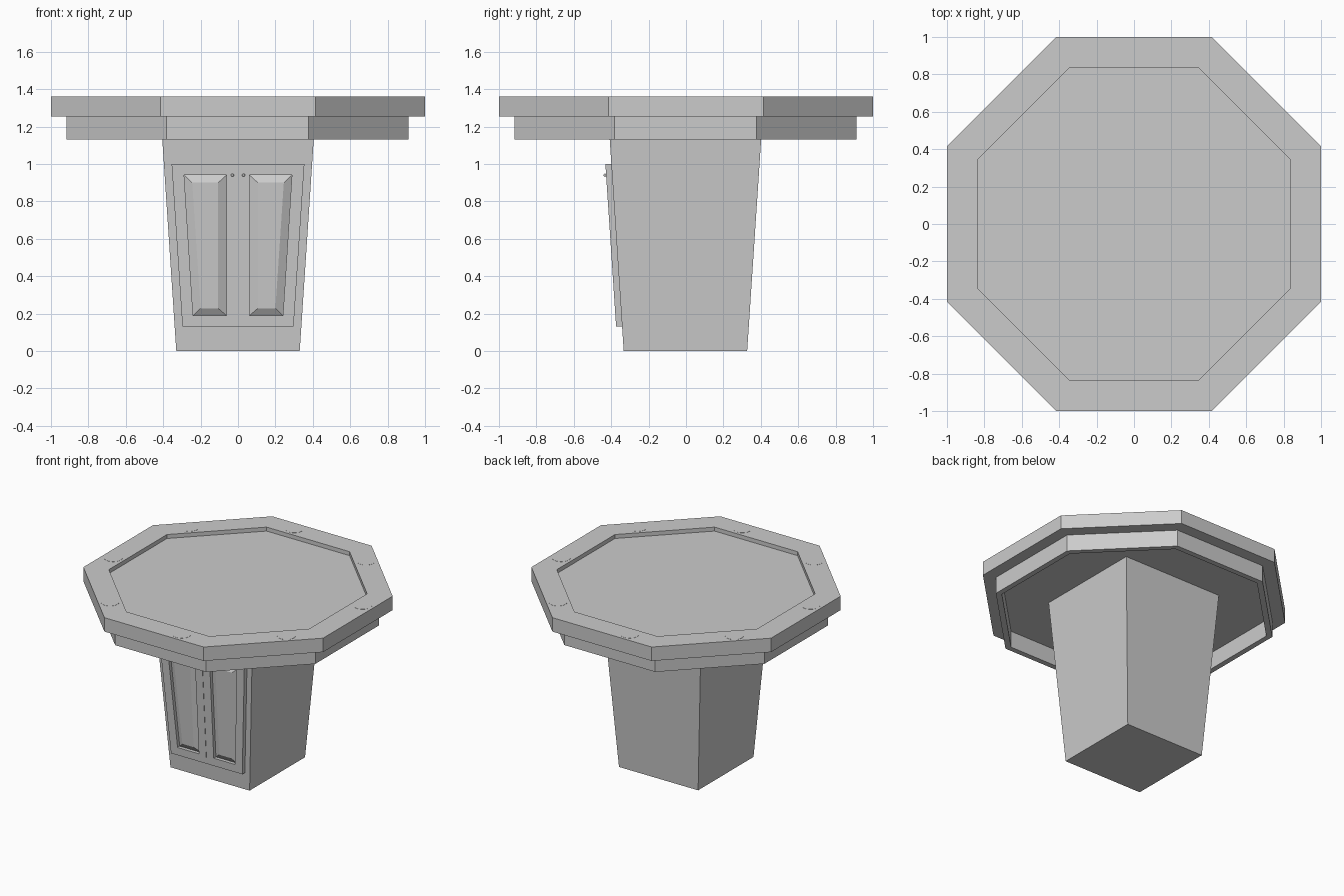
import bpy, bmesh, math

cube = bpy.data.objects.get("Cube")
if cube:
    bpy.data.objects.remove(cube, do_unlink=True)

grey = bpy.data.materials.new("plain_grey")
grey.use_nodes = True
grey.diffuse_color = (0.6, 0.6, 0.6, 1)
grey.node_tree.nodes["Principled BSDF"].inputs["Base Color"].default_value = (0.6, 0.6, 0.6, 1)


def loft(name, rings, closed=False):
    """Join equal-length rings with quads; cap the ends or close into a loop."""
    bm = bmesh.new()
    loops = [[bm.verts.new(p) for p in ring] for ring in rings]
    pairs = list(zip(loops, loops[1:]))
    if closed:
        pairs.append((loops[-1], loops[0]))
    else:
        bm.faces.new(loops[0])
        bm.faces.new(loops[-1])
    for a, b in pairs:
        for i in range(len(a)):
            j = (i + 1) % len(a)
            bm.faces.new((a[i], a[j], b[j], b[i]))
    bmesh.ops.recalc_face_normals(bm, faces=bm.faces)
    mesh = bpy.data.meshes.new(name)
    bm.to_mesh(mesh)
    bm.free()
    mesh.materials.append(grey)
    obj = bpy.data.objects.new(name, mesh)
    bpy.context.collection.objects.link(obj)
    return obj


def polygon(apothem, z, sides=8, cx=0, cy=0):
    """Horizontal regular polygon with a flat side facing front."""
    r = apothem / math.cos(math.pi / sides)
    angles = [math.tau * (i + 0.5) / sides for i in range(sides)]
    return [(cx + r * math.cos(a), cy + r * math.sin(a), z) for a in angles]


# Octagonal top with a sunken playing surface
TOP, UNDER = 1.36, 1.255
loft("table_top", [polygon(1, UNDER), polygon(1, TOP),
                   polygon(0.835, TOP), polygon(0.835, TOP - 0.03)])

# Thin hollow apron beneath the top
OUT, IN, LOW = 0.915, 0.875, 1.13
loft("apron", [polygon(a, z, cx=-0.003, cy=-0.003) for a, z in
               ((OUT, LOW), (OUT, UNDER), (IN, UNDER), (IN, LOW))], closed=True)

# Round inlays spaced around the rim
for k in range(8):
    a = math.radians(100.7 + 45 * k)
    x, y = 0.935 * math.cos(a), 0.935 * math.sin(a)
    loft(f"rim_disc_{k + 1}", [polygon(0.063, z, 32, x, y) for z in (TOP - 0.01, TOP + 0.001)])

# Tapered square pedestal
loft("pedestal", [polygon(0.33, 0, 4, 0, -0.003), polygon(0.413, UNDER, 4, 0, -0.003)])


def front(z):
    """Depth position of the pedestal's sloping front."""
    return -0.333 - 0.0661 * z


def panel_ring(side, inner, low, high, z0, z1, depth):
    """Four corners of a tapered door outline, raised off the front by depth."""
    corners = ((inner, z0), (low, z0), (high, z1), (inner, z1))
    return [(side * x, front(z) - depth, z) for x, z in corners]


# Cupboard doors with a bevelled field inside a sunken groove
FACE = 0.032
for side, label in ((1, "left"), (-1, "right")):
    outline = (side, 0.001, 0.297, 0.355, 0.13, 1.0)
    groove = (side, 0.062, 0.24, 0.288, 0.19, 0.94)
    field = (side, 0.106, 0.2, 0.245, 0.228, 0.9)
    loft(f"{label}_door", [panel_ring(*outline, -0.004), panel_ring(*outline, FACE),
                           panel_ring(*groove, FACE), panel_ring(*groove, 0.006),
                           panel_ring(*field, FACE - 0.003)])
    # Small round knob
    bpy.ops.mesh.primitive_uv_sphere_add(
        segments=16, ring_count=8, radius=0.008,
        location=(side * 0.03, front(0.94) - FACE - 0.006, 0.94))
    knob = bpy.context.object
    knob.name = f"{label}_door_knob"
    knob.data.materials.append(grey)
    bpy.ops.object.shade_smooth_by_angle()
